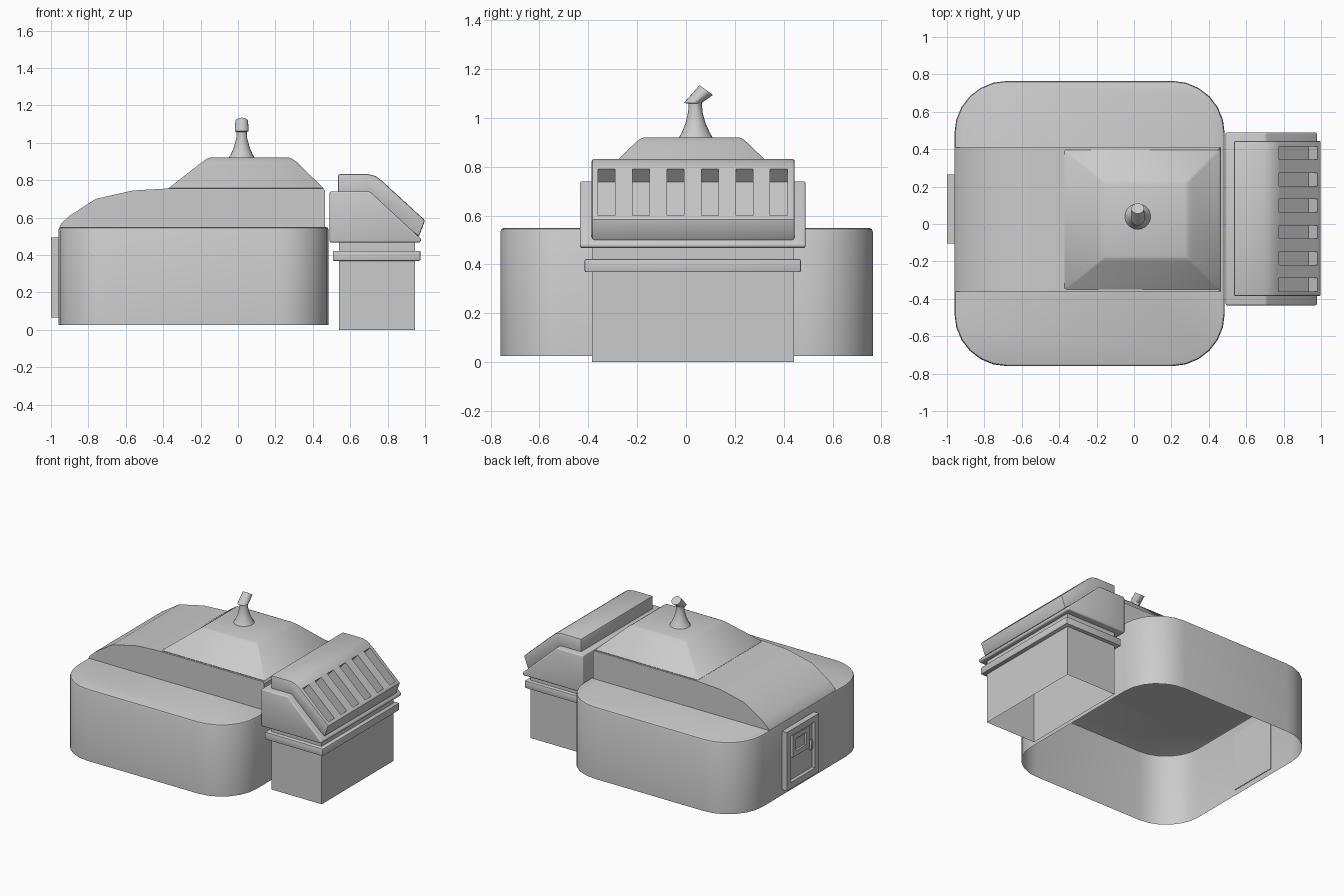
import bpy, bmesh
from math import sin, cos, tau, radians
from mathutils import Vector

if "Cube" in bpy.data.objects:
    bpy.data.objects.remove(bpy.data.objects["Cube"])


def finish(name, bm, bevel=0, segs=2, smooth=30):
    bmesh.ops.recalc_face_normals(bm, faces=bm.faces[:])
    me = bpy.data.meshes.new(name)
    bm.to_mesh(me)
    bm.free()
    ob = bpy.data.objects.new(name, me)
    bpy.context.collection.objects.link(ob)
    bpy.ops.object.select_all(action='DESELECT')
    bpy.context.view_layer.objects.active = ob
    ob.select_set(True)
    if bevel:
        m = ob.modifiers.new("bevel", 'BEVEL')
        m.width, m.segments, m.limit_method = bevel, segs, 'ANGLE'
        m.angle_limit = radians(30)
        bpy.ops.object.modifier_apply(modifier="bevel")
    bpy.ops.object.shade_smooth_by_angle(angle=radians(smooth))
    return ob


def add_box(bm, x, y, z):
    vs = bmesh.ops.create_cube(bm, size=1)['verts']
    for v in vs:
        v.co = [a[0] + (c + .5) * (a[1] - a[0]) for a, c in zip((x, y, z), v.co)]
    return vs


def add_prism(bm, pts, y0, y1):
    a, b = ([bm.verts.new((x, y, z)) for x, z in pts] for y in (y0, y1))
    bm.faces.new(a)
    bm.faces.new(b[::-1])
    for i in range(len(pts)):
        j = (i + 1) % len(pts)
        bm.faces.new((a[i], b[i], b[j], a[j]))


def add_loft(bm, rings, cap_start=False):
    loops = [[bm.verts.new(p) for p in r] for r in rings]
    n = len(loops[0])
    for a, b in zip(loops, loops[1:]):
        for i in range(n):
            j = (i + 1) % n
            bm.faces.new((a[i], a[j], b[j], b[i]))
    bm.faces.new(loops[-1])
    if cap_start:
        bm.faces.new(loops[0][::-1])


def drop_bottom(bm, z):
    low = [f for f in bm.faces if all(abs(v.co.z - z) < 1e-4 for v in f.verts)]
    bmesh.ops.delete(bm, geom=low, context='FACES_ONLY')


def prism(name, pts, y0, y1, **kw):
    bm = bmesh.new()
    add_prism(bm, pts, y0, y1)
    return finish(name, bm, **kw)


def box(name, x, y, z, **kw):
    bm = bmesh.new()
    add_box(bm, x, y, z)
    return finish(name, bm, **kw)


# main body: rounded shell, open underneath
bm = bmesh.new()
add_box(bm, (-.96, .485), (-.76, .765), (.025, .55))
upright = [e for e in bm.edges if abs(e.verts[0].co.z - e.verts[1].co.z) > .1]
bmesh.ops.bevel(bm, geom=upright, offset=.28, segments=6, profile=.5, affect='EDGES')
drop_bottom(bm, .025)
rim = [e for e in bm.edges if all(v.co.z > .54 for v in e.verts)]
bmesh.ops.bevel(bm, geom=rim, offset=.016, segments=2, profile=.5, affect='EDGES')
finish("body_shell", bm)

# raised roof with a curved nose
prism("roof_hump", [(-.955, .548), (-.945, .568), (-.90, .61), (-.76, .70), (-.56, .745),
                    (-.38, .755), (.455, .755), (.465, .742), (.465, .548)], -.362, .408)

# sloped pedestal on the roof
def rect(x0, x1, y0, y1, z):
    return [(x0, y0, z), (x1, y0, z), (x1, y1, z), (x0, y1, z)]


bm = bmesh.new()
add_loft(bm, [rect(-.378, .462, -.355, .402, .752), rect(-.19, .312, -.208, .252, .898),
              rect(-.158, .282, -.18, .225, .92)], True)
finish("roof_pedestal", bm, bevel=.008, segs=1, smooth=35)

# flared spout with a bent tip
def ring(cy, z, r, tilt=0, n=20):
    t = radians(tilt)
    return [(.02 + r * cos(tau * i / n), cy + r * sin(tau * i / n) * cos(t),
             z + r * sin(tau * i / n) * sin(t)) for i in range(n)]


bm = bmesh.new()
add_loft(bm, [ring(.04, .918, .07), ring(.04, .935, .06), ring(.039, .975, .042),
              ring(.038, 1.025, .029), ring(.038, 1.058, .028), ring(.029, 1.062, .037),
              ring(.083, 1.114, .034, -36)], True)
finish("spout", bm, smooth=35)

# side chimney column, open underneath, and its collar
bm = bmesh.new()
add_box(bm, (.54, .945), (-.385, .442), (0, .47))
drop_bottom(bm, 0)
finish("side_column", bm)
box("column_collar", (.507, .975), (-.415, .47), (.368, .422), bevel=.006)

# lower hood
prism("hood_lower", [(.49, .467), (.49, .74), (.705, .74), (.98, .485), (.975, .467)],
      -.435, .49, bevel=.02, segs=3)

# upper hood plate with six slots cut in its slope
plate = prism("hood_plate", [(.535, .70), (.535, .832), (.695, .832), (.735, .822), (.77, .796),
                             (1.0, .585), (.967, .497), (.70, .72)], -.386, .445, bevel=.009)
p, q, n = Vector((.775, .791)), Vector((.982, .601)), Vector((.674, .738))
bm = bmesh.new()
for i in range(6):
    y = -.36 + i * .141
    add_prism(bm, [p + n * .03, q + n * .03, q - n * .072, p - n * .072], y, y + .07)
cutter = finish("slot_cutter", bm)
cutter.hide_render = True
bpy.context.view_layer.objects.active = plate
m = plate.modifiers.new("slots", 'BOOLEAN')
m.operation, m.object, m.solver = 'DIFFERENCE', cutter, 'EXACT'
bpy.ops.object.modifier_apply(modifier="slots")
bpy.data.objects.remove(cutter)
bpy.ops.object.select_all(action='DESELECT')
plate.select_set(True)
bpy.ops.object.shade_smooth_by_angle(angle=radians(30))


# door on the left side: nested frames, window and handle
def frame(name, x, y, z, w):
    bm = bmesh.new()
    for ys, zs in (((y[0], y[0] + w), z), ((y[1] - w, y[1]), z),
                   ((y[0] + w, y[1] - w), (z[0], z[0] + w)),
                   ((y[0] + w, y[1] - w), (z[1] - w, z[1]))):
        add_box(bm, x, ys, zs)
    finish(name, bm)


frame("door_frame", (-1.0, -.955), (-.105, .265), (.065, .492), .045)
box("door_panel", (-.975, -.955), (-.065, .225), (.105, .45))
frame("window_frame", (-.99, -.97), (-.01, .18), (.275, .435), .035)
box("window_pane", (-.98, -.97), (.04, .13), (.32, .39))
box("door_handle", (-.995, -.97), (-.045, -.025), (.25, .32), bevel=.004)
